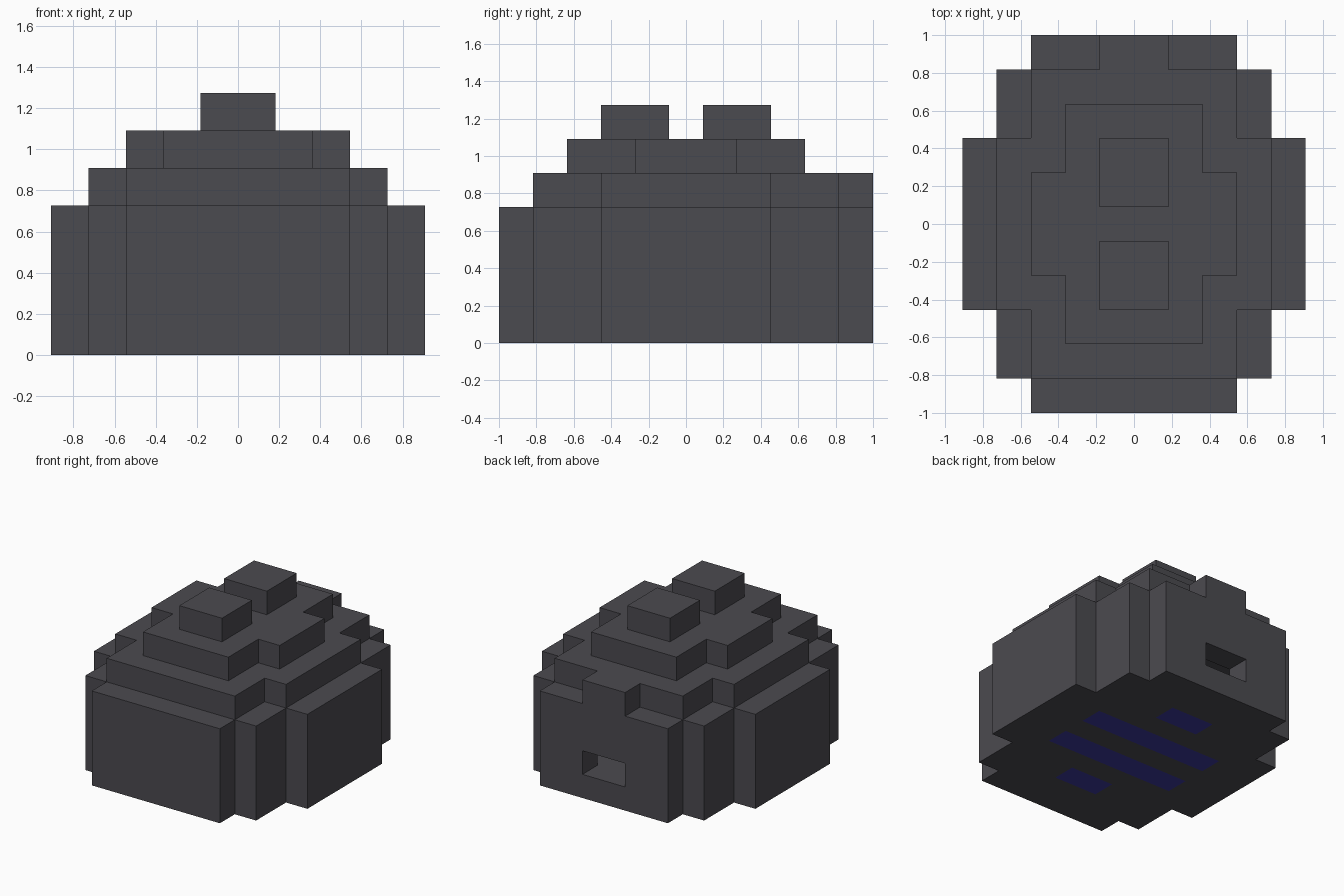
import bpy
import bmesh

if "Cube" in bpy.data.objects:
    bpy.data.objects.remove(bpy.data.objects["Cube"], do_unlink=True)

U = 2 / 11          # edge of one block
DIRS = [(1, 0, 0), (-1, 0, 0), (0, 1, 0), (0, -1, 0), (0, 0, 1), (0, 0, -1)]


def material(name, rgb):
    mat = bpy.data.materials.new(name)
    mat.use_nodes = True
    colour = (*rgb, 1)
    mat.diffuse_color = colour
    bsdf = mat.node_tree.nodes["Principled BSDF"]
    bsdf.inputs["Base Color"].default_value = colour
    bsdf.inputs["Roughness"].default_value = 0.8
    return mat


GREY = material("charcoal_grey", (0.071, 0.069, 0.080))
BLUE = material("indigo_blue", (0.043, 0.039, 0.33))


def box(x0, x1, y0, y1, z0, z1):
    """Block cells inside a box; y is counted from the front edge."""
    return {(x, y, z) for x in range(x0, x1)
            for y in range(y0, y1) for z in range(z0, z1)}


def slab(half_x, inset_y, z0, z1):
    """A centred box, inset equally from the front and back edges."""
    return box(-half_x, half_x, inset_y, 11 - inset_y, z0, z1)


def step(cell, d):
    return tuple(p + q for p, q in zip(cell, d))


# Tiers, from the ground up
parts = {
    "base_walls": slab(3, 0, 0, 4) | slab(4, 1, 0, 4) | slab(5, 3, 0, 4),
    "lower_roof_tier": slab(3, 1, 4, 5) | slab(4, 3, 4, 5),
    "back_lintel": box(-1, 1, 10, 11, 4, 5),
    "upper_roof_tier": slab(2, 2, 5, 6) | slab(3, 4, 5, 6),
    "front_top_block": box(-1, 1, 3, 5, 6, 7),
    "back_top_block": box(-1, 1, 6, 8, 6, 7),
}
filled = set().union(*parts.values())

# Hollow room inside walls one block thick, with an entrance at the back
room = {c for c in filled if all(step(c, d) in filled for d in DIRS)}
entrance = box(-1, 1, 10, 11, 1, 2)
solid = filled - room - entrance

# Coloured strips on the underside
strips = set()
for row, half in ((2, 1), (4, 3), (6, 3), (8, 1)):
    strips |= box(-half, half, row, row + 1, 0, 1)


def face_corners(cell, d):
    """Corners of one block side, wound to face outwards."""
    axis = next(i for i in range(3) if d[i])
    b, c = (axis + 1) % 3, (axis + 2) % 3
    ring = [(0, 0), (1, 0), (1, 1), (0, 1)]
    if d[axis] < 0:
        ring.reverse()
    for s, t in ring:
        p = list(cell)
        p[axis] += d[axis] > 0
        p[b] += s
        p[c] += t
        yield tuple(p)


def build(name, cells):
    """Build only the exposed sides of a part."""
    bm = bmesh.new()
    verts = {}
    for cell in sorted(cells):
        for d in DIRS:
            if step(cell, d) in solid:
                continue
            ring = []
            for p in face_corners(cell, d):
                if p not in verts:
                    verts[p] = bm.verts.new((p[0] * U, (p[1] - 5.5) * U, p[2] * U))
                ring.append(verts[p])
            face = bm.faces.new(ring)
            face.material_index = int(d[2] < 0 and cell in strips)
    mesh = bpy.data.meshes.new(name)
    bm.to_mesh(mesh)
    bm.free()
    mesh.materials.append(GREY)
    mesh.materials.append(BLUE)
    bpy.context.collection.objects.link(bpy.data.objects.new(name, mesh))


for part_name, part_cells in parts.items():
    build(part_name, part_cells & solid)
